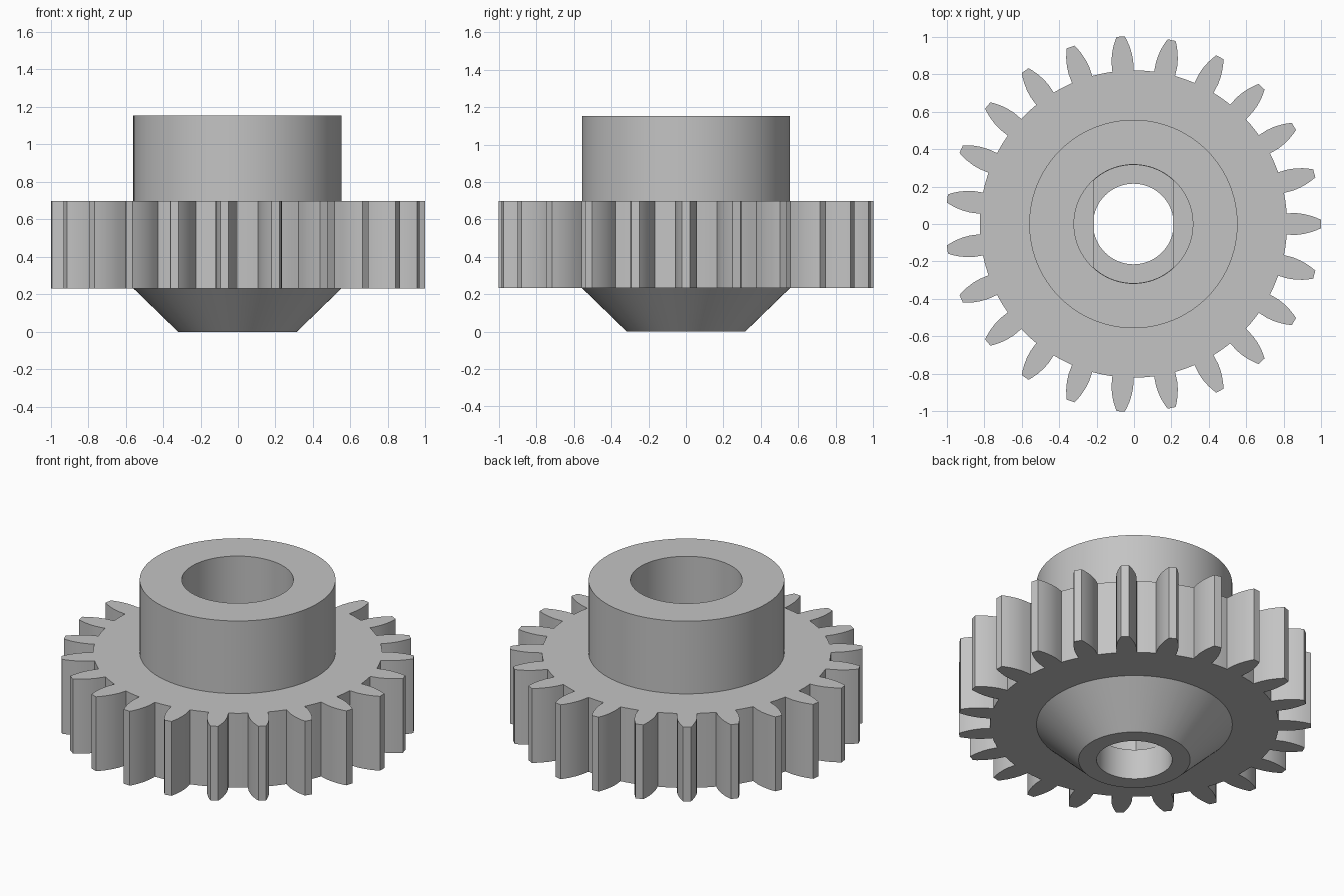
import bpy, bmesh
from math import pi, cos, sin, acos, hypot, atan2, radians

cube = bpy.data.objects.get("Cube")
if cube:
    bpy.data.objects.remove(cube, do_unlink=True)

TEETH = 23
SEGMENTS = 96
CENTRE_X = -0.003

steel = bpy.data.materials.new("plain_grey")
steel.use_nodes = True
grey = (0.55, 0.55, 0.55, 1)
steel.diffuse_color = grey
steel.node_tree.nodes["Principled BSDF"].inputs["Base Color"].default_value = grey


def loft(name, outlines):
    """Solid through a stack of (outline, z) sections, capped at both ends."""
    bm = bmesh.new()
    rings = [[bm.verts.new((x, y, z)) for x, y in pts] for pts, z in outlines]
    for low, high in zip(rings, rings[1:]):
        for i in range(len(low)):
            j = (i + 1) % len(low)
            bm.faces.new((low[i], low[j], high[j], high[i]))
    bm.faces.new(rings[0][::-1])
    bm.faces.new(rings[-1])
    mesh = bpy.data.meshes.new(name)
    bm.to_mesh(mesh)
    bm.free()
    mesh.materials.append(steel)
    obj = bpy.data.objects.new(name, mesh)
    bpy.context.collection.objects.link(obj)
    return obj


def circle(r, n=SEGMENTS):
    return [(r * cos(2 * pi * i / n), r * sin(2 * pi * i / n)) for i in range(n)]


def combine(target, other, operation):
    """Boolean the other solid into the target and remove it."""
    mod = target.modifiers.new("join", "BOOLEAN")
    mod.object = other
    mod.operation = operation
    mod.solver = "EXACT"
    bpy.context.view_layer.objects.active = target
    bpy.ops.object.modifier_apply(modifier=mod.name)
    bpy.data.objects.remove(other, do_unlink=True)


# Toothed outline: one curved flank (radius, half width), mirrored and repeated
flank = [(0.818, 0.057), (0.87, 0.058), (0.91, 0.053), (0.95, 0.043), (0.98, 0.032), (1.002, 0.022)]
tooth = [(r, -w) for r, w in flank] + [(r, w) for r, w in reversed(flank)]
gear_outline = []
for t in range(TEETH):
    a = 2 * pi * t / TEETH
    gear_outline += [(r * cos(a) - w * sin(a), r * sin(a) + w * cos(a)) for r, w in tooth]
    # root between this tooth and the next
    root_r = hypot(*flank[0])
    edge = atan2(flank[0][1], flank[0][0])
    gap = 2 * pi / TEETH - 2 * edge
    for k in (1, 2):
        b = a + edge + gap * k / 3
        gear_outline.append((root_r * cos(b), root_r * sin(b)))

gear = loft("gear_with_hub", [(gear_outline, 0.232), (gear_outline, 0.698)])

# Hub above and tapered boss below
hub = loft("hub", [(circle(0.317), 0), (circle(0.556), 0.232), (circle(0.556), 1.153)])
combine(gear, hub, "UNION")

# Slot with two flats, below the wide bore
slot_r, flat_x = 0.315, 0.21
start = acos(flat_x / slot_r)
arc = [start + (pi - 2 * start) * i / 24 for i in range(25)]
slot = [(slot_r * cos(a), slot_r * sin(a)) for a in arc]
slot += [(-x, -y) for x, y in slot]
combine(gear, loft("slot_cutter", [(slot, 0.19), (slot, 0.7)]), "DIFFERENCE")

# Wide upper bore and narrow lower hole
combine(gear, loft("bore_cutter", [(circle(0.317), 0.46), (circle(0.317), 1.4)]), "DIFFERENCE")
combine(gear, loft("hole_cutter", [(circle(0.215), -0.2), (circle(0.215), 0.192)]), "DIFFERENCE")

# Smooth the round walls, keep edges crisp
gear.location.x = CENTRE_X
bpy.ops.object.select_all(action="DESELECT")
gear.select_set(True)
bpy.context.view_layer.objects.active = gear
bpy.ops.object.shade_smooth_by_angle(angle=radians(25))
